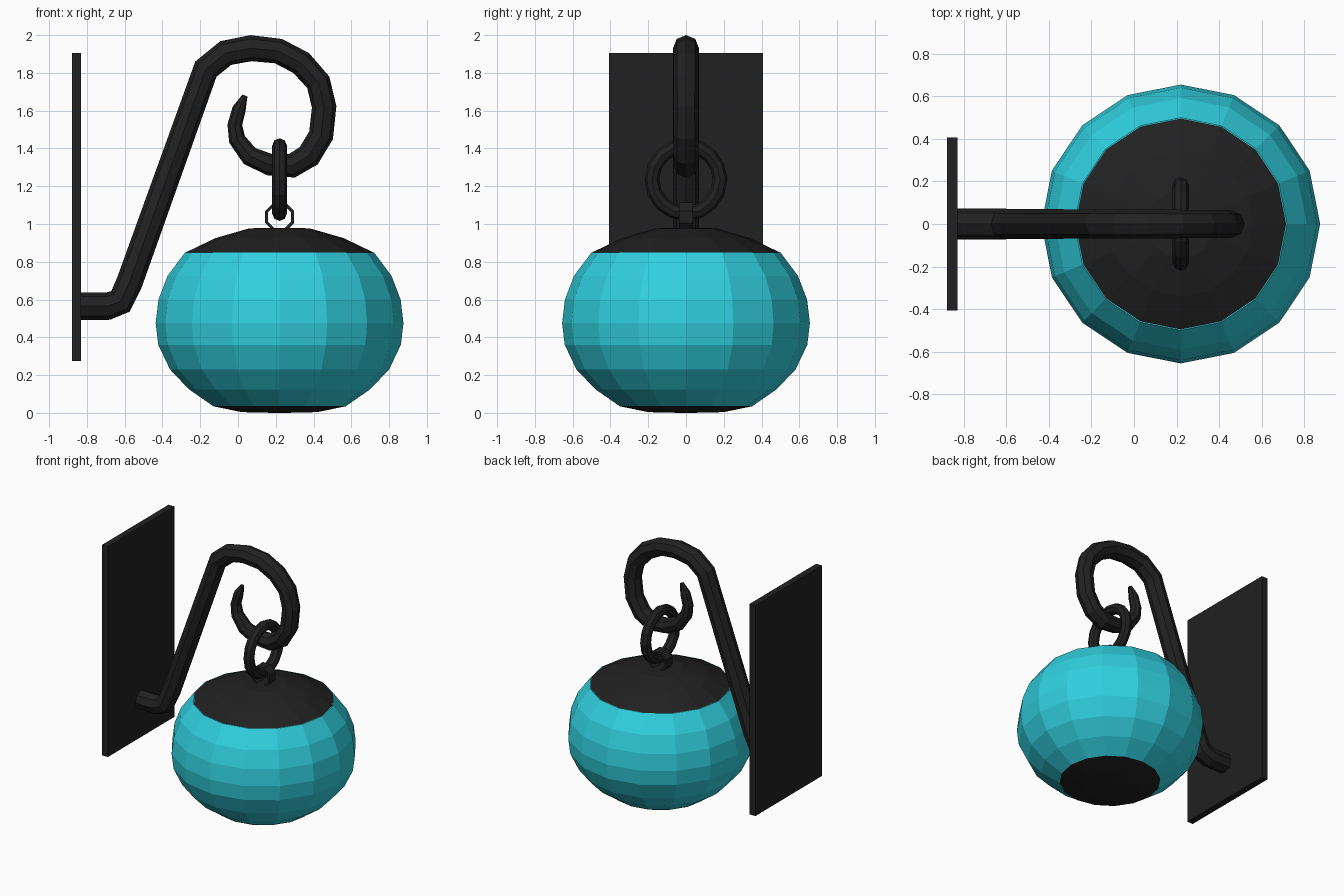
import bpy, bmesh
from math import sin, cos, pi
from mathutils import Vector, Matrix

if "Cube" in bpy.data.objects:
    bpy.data.objects.remove(bpy.data.objects["Cube"])


def material(name, rgb):
    m = bpy.data.materials.new(name)
    m.diffuse_color = (*rgb, 1)
    m.use_nodes = True
    m.node_tree.nodes["Principled BSDF"].inputs["Base Color"].default_value = m.diffuse_color
    return m


IRON = material("black_iron", (0.015, 0.015, 0.015))
GLASS = material("teal_glass", (0.03, 0.63, 0.74))
CX = 0.22  # lantern axis


def finish(bm, name, mat):
    bmesh.ops.recalc_face_normals(bm, faces=bm.faces)
    me = bpy.data.meshes.new(name)
    bm.to_mesh(me)
    bm.free()
    me.materials.append(mat)
    ob = bpy.data.objects.new(name, me)
    bpy.context.collection.objects.link(ob)
    return ob


def skin(name, rings, mat, closed=False):
    """Bridge successive rings of points; cap the ends unless closed."""
    bm = bmesh.new()
    vs = [[bm.verts.new(p) for p in r] for r in rings]
    n, k = len(vs), len(vs[0])
    for i in range(n if closed else n - 1):
        a, b = vs[i], vs[(i + 1) % n]
        for j in range(k):
            q = (j + 1) % k
            bm.faces.new((a[j], a[q], b[q], b[j]))
    if not closed:
        bm.faces.new(vs[0])
        bm.faces.new(vs[-1])
    return finish(bm, name, mat)


def lathe(name, profile, mat, sides=16):
    return skin(name, [[(CX + r * cos(2 * pi * j / sides), r * sin(2 * pi * j / sides), z)
                        for j in range(sides)] for r, z in profile], mat)


def hoop(name, centre, section, segs, mat, turn=0.0, offset=0.0):
    """Sweep a (radius, depth) section round the y axis, then turn about z."""
    rot = Matrix.Rotation(turn, 3, 'Z')
    rings = []
    for i in range(segs):
        a = 2 * pi * i / segs + offset
        rings.append([Vector(centre) + rot @ Vector((r * cos(a), d, r * sin(a))) for r, d in section])
    return skin(name, rings, mat, closed=True)


# wall plate
bm = bmesh.new()
bmesh.ops.create_cube(bm, size=1, matrix=Matrix.Translation((-0.855, 0, 1.09))
                      @ Matrix.Diagonal((0.05, 0.815, 1.63, 1)))
finish(bm, "wall_plate", IRON)

# curled bracket arm: x, z, radius
path = [(-.84, .565, .073), (-.69, .565, .073), (-.622, .59, .073), (-.575, .69, .07),
        (-.17, 1.82, .069), (-.065, 1.905, .069), (.07, 1.931, .069), (.215, 1.915, .067),
        (.335, 1.852, .067), (.425, 1.75, .066), (.456, 1.62, .065), (.44, 1.47, .066),
        (.375, 1.362, .066), (.285, 1.308, .064), (.165, 1.315, .058), (.062, 1.36, .052),
        (-.005, 1.448, .045), (-.017, 1.525, .039), (.006, 1.61, .036), (.037, 1.68, .014)]
pts = [Vector((x, 0, z)) for x, z, _ in path]
rings = []
for i, p in enumerate(pts):
    d1 = (p - pts[max(i - 1, 0)]).normalized()
    d2 = (pts[min(i + 1, len(pts) - 1)] - p).normalized()
    t = (d1 + d2).normalized()
    side = Vector((-t.z, 0, t.x))
    r = path[i][2]
    rings.append([p + side * r * cos(j * pi / 4) + Vector((0, r * sin(j * pi / 4), 0)) for j in range(8)])
skin("bracket_arm", rings, IRON)

# hanging ring and the small loop on the cap
tube = [(0.18 + 0.039 * cos(j * pi / 4), 0.039 * sin(j * pi / 4)) for j in range(8)]
hoop("hanging_ring", (CX, 0, 1.235), tube, 16, IRON, turn=pi / 2)
band = [(0.083, -0.038), (0.083, 0.038), (0.066, 0.038), (0.066, -0.038)]
hoop("cap_loop", (CX, 0, 1.037), band, 8, IRON, offset=pi / 8)

# lantern: glass globe with dark caps
lathe("lantern_globe", [(.5, .85), (.593, .725), (.641, .60), (.656, .475), (.642, .36),
                        (.58, .23), (.48, .125), (.35, .035)], GLASS)
lathe("top_cap", [(.5, .848), (.34, .925), (.16, .977), (.03, .98)], IRON)
lathe("bottom_cap", [(.355, .036), (.2, .004), (.03, 0)], IRON)
